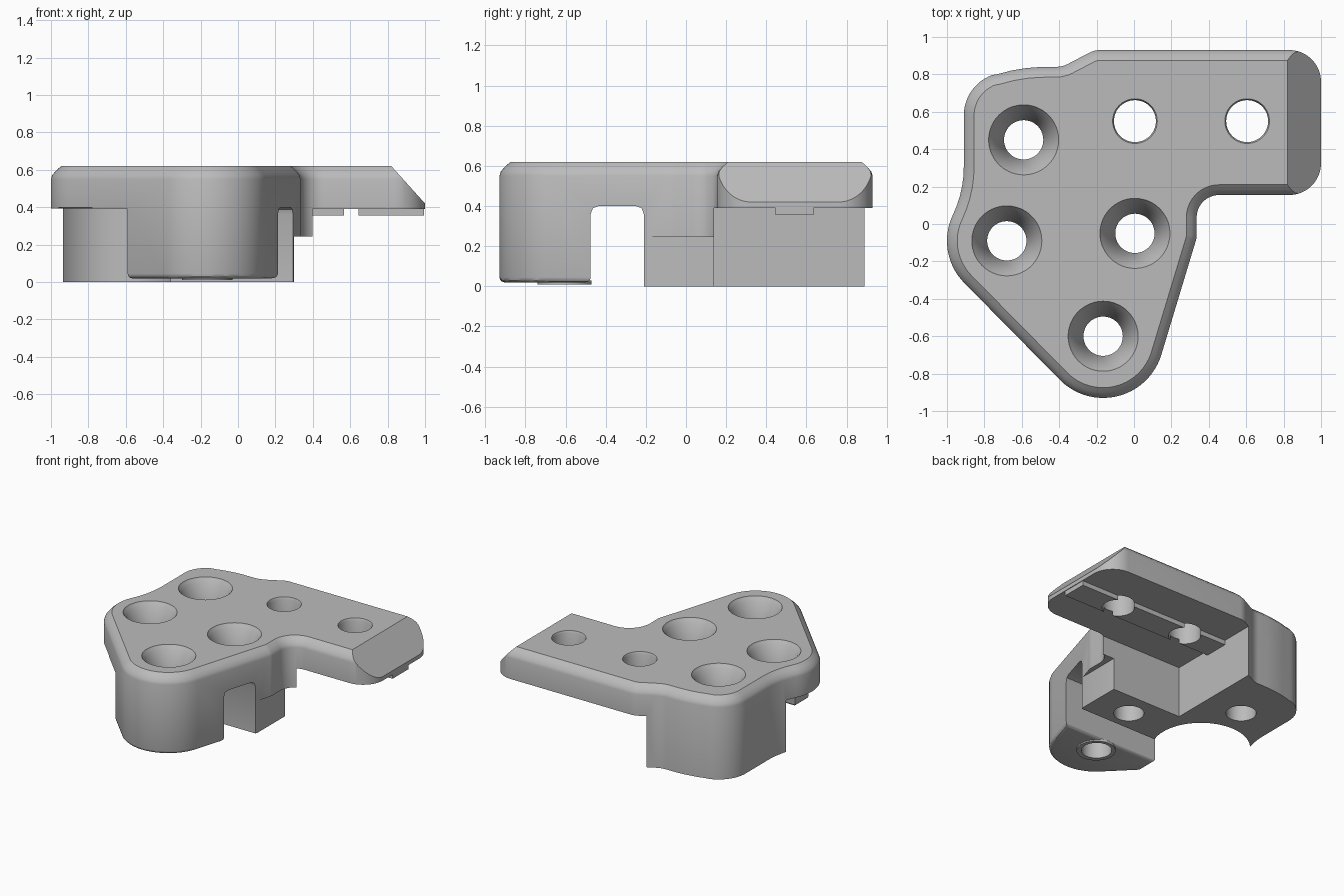
import bpy, bmesh
from math import sin, cos, radians, pi
from mathutils import Vector

cube = bpy.data.objects.get("Cube")
if cube:
    bpy.data.objects.remove(cube, do_unlink=True)

grey = bpy.data.materials.new("plain grey")
grey.use_nodes = True
grey.diffuse_color = (0.5, 0.5, 0.5, 1)
grey.node_tree.nodes["Principled BSDF"].inputs["Base Color"].default_value = (0.5, 0.5, 0.5, 1)


def arc(cx, cy, r, a0, a1):
    n = max(3, int(abs(a1 - a0) / 5))
    angles = [radians(a0 + (a1 - a0) * i / n) for i in range(n + 1)]
    return [Vector((cx + r * cos(a), cy + r * sin(a))) for a in angles]


def inset(loop, d):
    """Move a counter-clockwise loop inwards."""
    out = []
    for i, p in enumerate(loop):
        a = (p - loop[i - 1]).normalized()
        b = (loop[(i + 1) % len(loop)] - p).normalized()
        t = (a + b).normalized()
        out.append(p + Vector((-t.y, t.x)) * d)
    return out


def skin(name, rings):
    """Closed solid through a stack of equal rings."""
    bm = bmesh.new()
    rows = [[bm.verts.new(p) for p in ring] for ring in rings]
    n = len(rows[0])
    for low, high in zip(rows, rows[1:]):
        for i in range(n):
            j = (i + 1) % n
            bm.faces.new((low[i], low[j], high[j], high[i]))
    bm.faces.new(rows[0][::-1])
    bm.faces.new(rows[-1])
    bmesh.ops.recalc_face_normals(bm, faces=bm.faces)
    me = bpy.data.meshes.new(name)
    bm.to_mesh(me)
    bm.free()
    me.materials.append(grey)
    ob = bpy.data.objects.new(name, me)
    bpy.context.scene.collection.objects.link(ob)
    return ob


def box(name, x0, x1, y0, y1, z0, z1):
    corners = [(x0, y0), (x1, y0), (x1, y1), (x0, y1)]
    return skin(name, [[(x, y, z) for x, y in corners] for z in (z0, z1)])


def lathe(name, x, y, profile):
    return skin(name, [[(p.x, p.y, z) for p in arc(x, y, r, 0, 360)[:-1]] for r, z in profile])


def cut(target, cutter):
    mod = target.modifiers.new("cut", 'BOOLEAN')
    mod.operation = 'DIFFERENCE'
    mod.solver = 'EXACT'
    mod.object = cutter
    dg = bpy.context.evaluated_depsgraph_get()
    dg.update()
    me = bpy.data.meshes.new_from_object(target.evaluated_get(dg))
    target.modifiers.clear()
    target.data = me


def drop(ob):
    bpy.data.objects.remove(ob, do_unlink=True)


# Plate outline, counter-clockwise from the arm tip
outline = (arc(.83, .76, .17, 0, 90) + arc(-.18, .80, .13, 90, 120)
           + arc(-.42, .99, .15, 300, 270) + arc(-.47, -.05, .89, 92, 107)
           + arc(-.68, .58, .23, 110, 180) + arc(-1.51, .307, .6, 0, -25)
           + arc(-.68, -.09, .32, 155, 225) + arc(-.165, -.605, .325, 226, 343.8)
           + arc(.235, -.06, .1, -16, 0) + arc(.455, .035, .12, 180, 90)
           + arc(.83, .325, .17, 270, 355))

# Full-height block with a rounded top edge
layers = [(0, 0), (.55, 0), (.572, .007), (.597, .028), (.62, .055)]
bracket = skin("bracket_body", [[(p.x, p.y, z) for p in inset(outline, d)] for z, d in layers])

# Gap between front boss and rear leg, with rounded inner corners
gap_profile = [(-.475, -.1), (-.21, -.1), (-.21, .36), (-.221, .389), (-.25, .4),
               (-.435, .4), (-.464, .389), (-.475, .36)]
slope = [(.802, .64), (1.018, .40), (1.2, .40), (1.2, .8), (.802, .8)]

cutters = [
    box("arm_underside_cutter", -.29, 1.3, .14, 1.3, -.1, .39),
    skin("gap_cutter", [[(x, y, z) for y, z in gap_profile] for x in (-1.3, 1.3)]),
    box("boss_side_cutter", -1.31, -.59, -1.3, -.3, -.11, .392),
    lathe("leg_hollow_cutter", -.68, -.09, [(.34, -.12), (.34, .394)]),
    box("leg_step_cutter", .30, 1.2, -.3, .3, -.13, .245),
    box("boss_base_cutter", -1.2, 1.2, -1.2, -.4, -.14, .02),
    skin("arm_slope_cutter", [[(x, y, z) for x, z in slope] for y in (-.1, 1.3)]),
]
for c in cutters:
    cut(bracket, c)
    drop(c)

# Soften the lower rim of the boss
bm = bmesh.new()
bm.from_mesh(bracket.data)
bmesh.ops.remove_doubles(bm, verts=bm.verts, dist=.0005)
rim = [e for e in bm.edges if len(e.link_faces) == 2 and e.calc_face_angle(0) > 1
       and all(abs(v.co.z - .02) < .002 and v.co.y < -.4 for v in e.verts)]
bmesh.ops.bevel(bm, geom=rim, offset=.025, segments=3, profile=.5, affect='EDGES')
bm.to_mesh(bracket.data)
bm.free()

# Locating key under the arm and seat ring under the boss
key = box("arm_key", -.29, .995, .445, .635, .355, .4)
ring = lathe("boss_seat_ring", -.165, -.605, [(.135, .01), (.135, .03)])

# Countersunk holes and plain arm holes
sunk = [(.105, -.2), (.105, .42), (.165, .59), (.18, .607), (.19, .625)]
plain = [(.112, -.2), (.112, .605), (.122, .625)]
for x, y, prof in [(-.59, .45, sunk), (-.68, -.09, sunk), (.005, -.05, sunk),
                   (-.165, -.6, sunk), (.005, .55, plain), (.605, .55, plain)]:
    drill = lathe("hole_cutter", x, y, prof)
    cut(bracket, drill)
    if prof is plain:
        cut(key, drill)
    elif y < -.5:
        cut(ring, drill)
    drop(drill)

# Smooth the curves, keep the edges sharp
for ob in (bracket, key, ring):
    bpy.ops.object.select_all(action='DESELECT')
    ob.select_set(True)
    bpy.context.view_layer.objects.active = ob
    bpy.ops.object.shade_smooth_by_angle(angle=radians(30))
